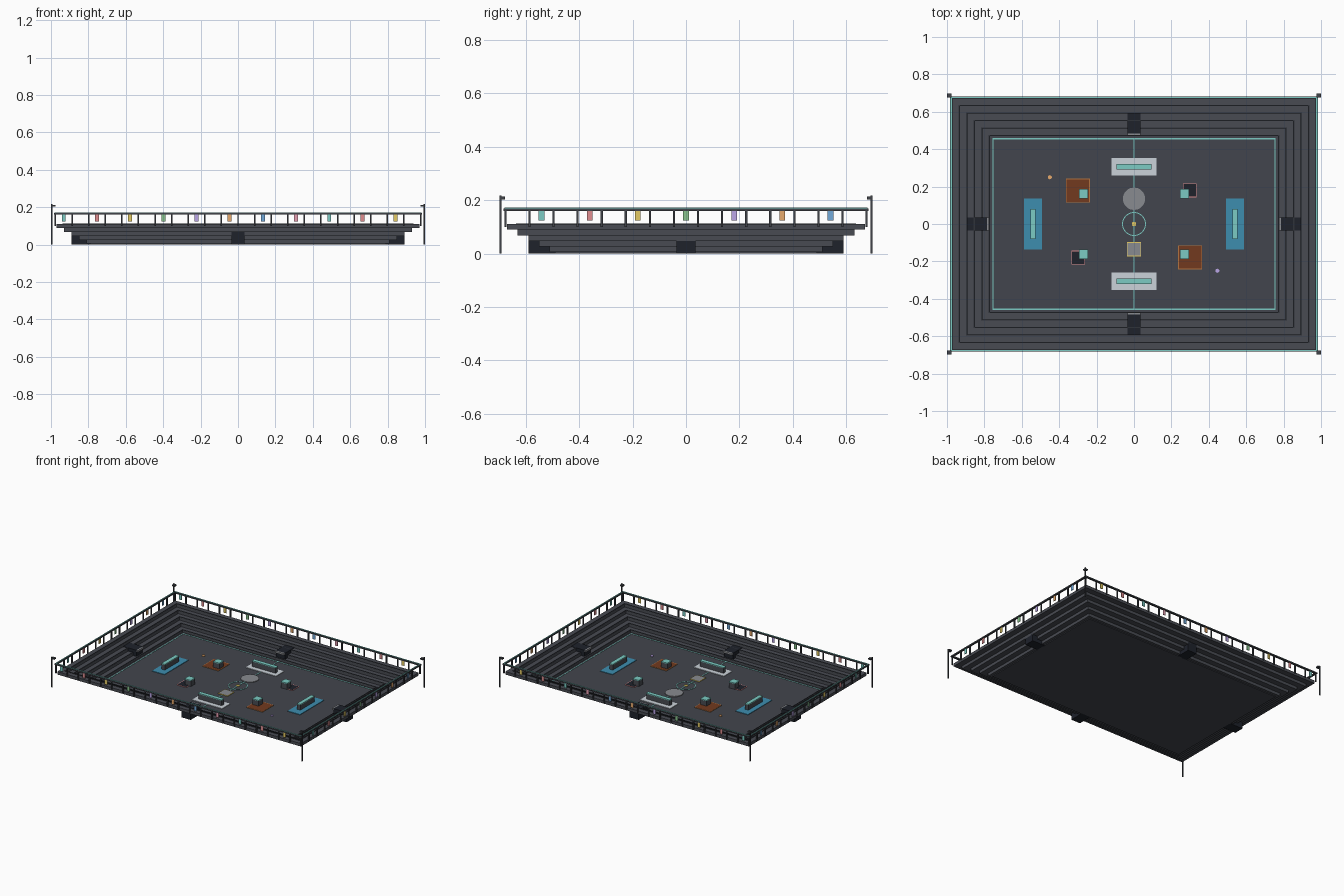
import bpy, bmesh, math
from mathutils import Matrix

if "Cube" in bpy.data.objects:
    bpy.data.objects.remove(bpy.data.objects["Cube"])

def mat(name, r, g, b):
    m = bpy.data.materials.new(name)
    m.diffuse_color = (r, g, b, 1)
    m.use_nodes = True
    m.node_tree.nodes["Principled BSDF"].inputs["Base Color"].default_value = m.diffuse_color
    return m

FLOOR = mat("floor_grey", .055, .06, .075)
STAND = mat("stand_grey", .065, .07, .085)
EDGE = mat("step_edge", .03, .033, .042)
DARK = mat("near_black", .013, .016, .024)
METAL = mat("rail_metal", .05, .055, .065)
TEAL = mat("teal", .2, .6, .55)
BLUE = mat("blue", .047, .27, .43)
RUST = mat("rust", .17, .042, .013)
RUST_EDGE = mat("rust_edge", .45, .17, .05)
WHITE = mat("pale", .6, .65, .7)
GREY = mat("mid_grey", .25, .26, .28)
RED = mat("red", .75, .27, .28)
YELLOW = mat("yellow", .78, .6, .13)
GREEN = mat("green", .25, .55, .27)
PURPLE = mat("purple", .5, .38, .8)
ORANGE = mat("orange", .8, .4, .15)
SKY = mat("sky_blue", .17, .4, .7)
PINK = mat("pink", .8, .35, .45)
FLAGS = [TEAL, RED, YELLOW, GREEN, PURPLE, ORANGE, SKY, PINK]

def finish(name, bm, material):
    bmesh.ops.recalc_face_normals(bm, faces=bm.faces)
    me = bpy.data.meshes.new(name)
    bm.to_mesh(me)
    bm.free()
    me.materials.append(material)
    ob = bpy.data.objects.new(name, me)
    bpy.context.collection.objects.link(ob)
    return ob

def boxes(name, material, items):
    """Each item: centre x, centre y, half x, half y, z bottom, z top."""
    bm = bmesh.new()
    for x, y, hx, hy, z0, z1 in items:
        m = Matrix.Translation((x, y, (z0 + z1) / 2)) @ Matrix.Diagonal((2*hx, 2*hy, z1 - z0, 1))
        bmesh.ops.create_cube(bm, size=1, matrix=m)
    return finish(name, bm, material)

def ring(name, material, outer, inner, z0, z1, centre=(0, 0)):
    """Closed band between two loops of (x, y) points."""
    bm = bmesh.new()
    loops = [[bm.verts.new((x + centre[0], y + centre[1], z)) for x, y in loop]
             for loop, z in ((outer, z0), (outer, z1), (inner, z1), (inner, z0))]
    n = len(outer)
    for k in range(4):
        a, b = loops[k], loops[(k + 1) % 4]
        for i in range(n):
            j = (i + 1) % n
            bm.faces.new((a[i], a[j], b[j], b[i]))
    return finish(name, bm, material)

def rect(x, y):
    return [(-x, -y), (x, -y), (x, y), (-x, y)]

def circle(r, n):
    return [(r * math.cos(2*math.pi*i/n), r * math.sin(2*math.pi*i/n)) for i in range(n)]

def disc(name, material, x, y, r, z0, z1, n):
    bm = bmesh.new()
    bmesh.ops.create_cone(bm, cap_ends=True, segments=n, radius1=r, radius2=r, depth=z1 - z0,
                          matrix=Matrix.Translation((x, y, (z0 + z1) / 2)))
    return finish(name, bm, material)

# Arena floor
F = .010
boxes("arena_floor", FLOOR, [(0, 0, .79, .49, 0, F)])

# Stepped stands: five rising bands, each with a darker lip on its inner edge
H = .021
for i in range(5):
    xi, yi = .77 + .04*i, .47 + .04*i
    z0 = .005 + H*i
    ring(f"stand_tier_{i+1}", STAND, rect(xi + .04, yi + .04), rect(xi, yi), z0, z0 + H)
    ring(f"tier_lip_{i+1}", EDGE, rect(xi + .007, yi + .007), rect(xi + .001, yi + .001), z0 + H, z0 + H + .003)

# Entrance tunnels with pale lintels
tunnels, lintels = [], []
for s in (-1, 1):
    tunnels += [(s*.8375, 0, .0525, .036, 0, .071), (0, s*.5375, .036, .0525, 0, .071)]
    lintels += [(s*.78, 0, .006, .036, .058, .071), (0, s*.48, .036, .006, .058, .071)]
boxes("entrance_tunnels", DARK, tunnels)
boxes("entrance_lintels", GREY, lintels)

# Railing: posts, top rail, teal light strip
RX, RY, NX, NY = .976, .676, 22, 15
posts = []
for s in (-1, 1):
    posts += [(-RX + 2*RX*i/NX, s*RY, .004, .004, .1, .162) for i in range(NX + 1)]
    posts += [(s*RX, -RY + 2*RY*i/NY, .004, .004, .1, .162) for i in range(1, NY)]
boxes("rail_posts", METAL, posts)
ring("top_rail", METAL, rect(RX + .007, RY + .007), rect(RX - .006, RY - .006), .160, .169)
ring("rail_light_strip", TEAL, rect(RX + .004, RY + .004), rect(RX - .002, RY - .002), .169, .172)

# Coloured pennants hanging in every second bay
bays = {k: [] for k in range(8)}
for s in (-1, 1):
    for k in range(11):
        bays[k % 8].append((-RX + 2*RX*(2*k + .5)/NX, s*RY, .0105, .002, .124, .161))
    for k in range(7):
        bays[k % 8].append((s*RX, -RY + 2*RY*(2*k + 1.5)/NY, .002, .0105, .124, .161))
for k, items in bays.items():
    boxes(f"pennants_{k+1}", FLAGS[k], items)

# Corner lamp poles
corners = [(sx, sy) for sx in (-1, 1) for sy in (-1, 1)]
boxes("corner_poles", METAL, [(sx*.996, sy*.694, .0035, .0035, 0, .218) for sx, sy in corners])
boxes("corner_lamps", METAL, [(sx*.988, sy*.687, .011, .010, .203, .213) for sx, sy in corners])

# Field markings
ring("boundary_line", TEAL, rect(.757, .459), rect(.751, .453), F, F + .002)
boxes("centre_line", TEAL, [(0, 0, .003, .454, F, F + .002)])
ring("centre_ring", TEAL, circle(.064, 32), circle(.059, 32), F, F + .003)
disc("centre_spot", YELLOW, 0, 0, .012, F, F + .005, 12)
disc("round_plate", GREY, 0, .135, .06, F, F + .005, 20)
boxes("square_plate", GREY, [(0, -.135, .034, .034, F, F + .005)])
ring("square_plate_border", YELLOW, rect(.038, .038), rect(.034, .034), F, F + .005, (0, -.135))
disc("orange_marker", ORANGE, -.45, .25, .011, F, F + .006, 12)
disc("purple_marker", PURPLE, .446, -.25, .011, F, F + .006, 12)

# Ground pads
boxes("pale_pads", WHITE, [(0, s*.306, .12, .046, F, F + .004) for s in (-1, 1)])
boxes("blue_pads", BLUE, [(s*.54, 0, .049, .136, F, F + .004) for s in (-1, 1)])
boxes("rust_pads", RUST, [(s*.3, -s*.178, .06, .06, F, F + .004) for s in (-1, 1)])
boxes("dark_pads", DARK, [(s*.298, s*.18, .034, .034, F, F + .004) for s in (-1, 1)])
for s, side in ((-1, "left"), (1, "right")):
    ring(f"rust_pad_border_{side}", RUST_EDGE, rect(.064, .064), rect(.06, .06), F, F + .004, (s*.3, -s*.178))
    ring(f"dark_pad_border_{side}", RED, rect(.037, .037), rect(.034, .034), F, F + .004, (s*.298, s*.18))

# Barrier walls and cover blocks with teal caps
covers = [(0, s*.306, .093, .013) for s in (-1, 1)]
covers += [(s*.54, 0, .013, .08) for s in (-1, 1)]
covers += [(sx*.27, sy*.162, .024, .024) for sx, sy in corners]
boxes("cover_blocks", STAND, [(x, y, a, b, F, .05) for x, y, a, b in covers])
boxes("cover_caps", TEAL, [(x, y, a + .001, b + .001, .05, .056) for x, y, a, b in covers])
